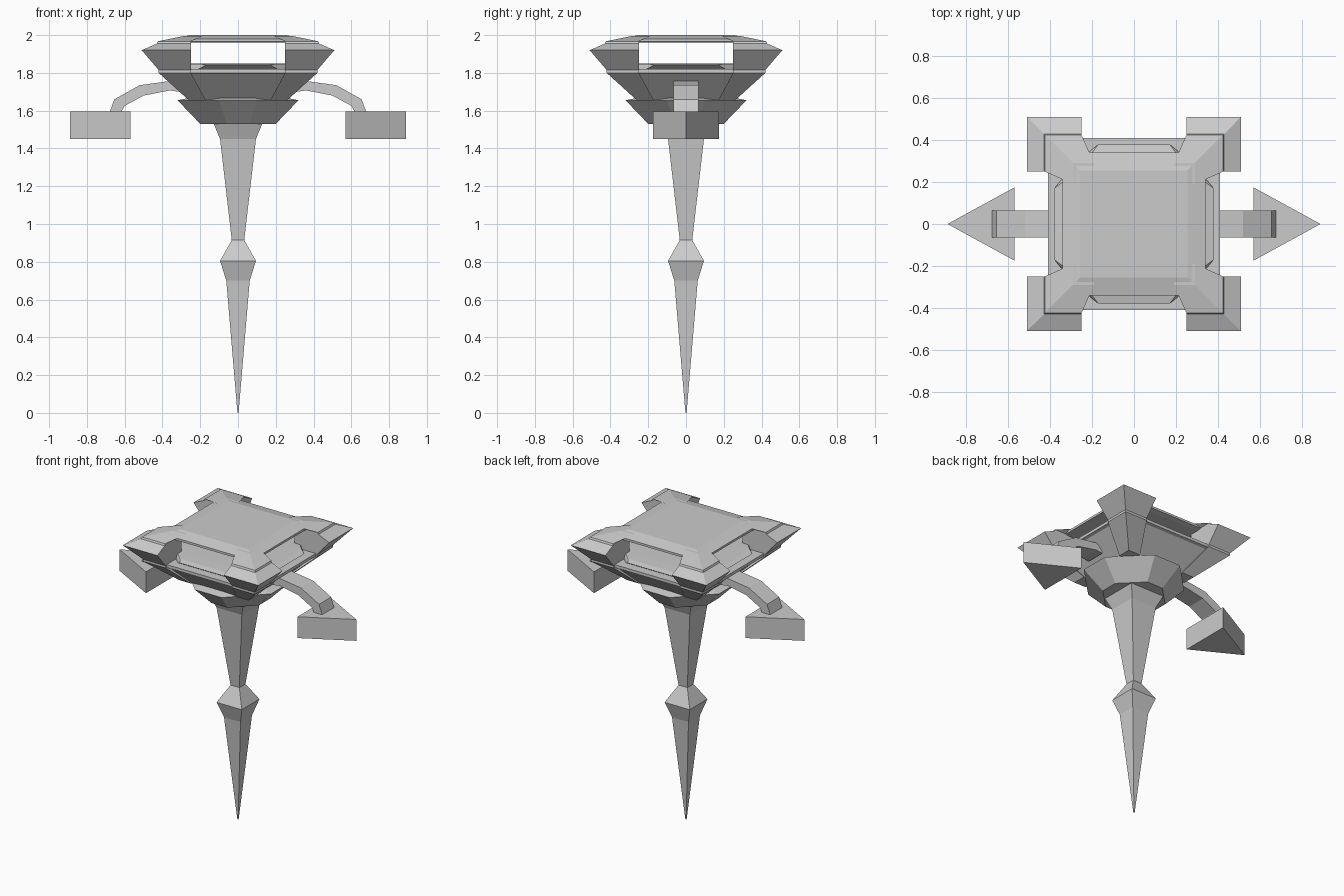
import bpy, bmesh

if "Cube" in bpy.data.objects:
    bpy.data.objects.remove(bpy.data.objects["Cube"])


def loft(name, rings):
    """Skin a stack of equal-sized point rings into a capped solid."""
    bm = bmesh.new()
    vs = [[bm.verts.new(p) for p in ring] for ring in rings]
    n = len(vs[0])
    for a, b in zip(vs, vs[1:]):
        for i in range(n):
            j = (i + 1) % n
            bm.faces.new((a[i], a[j], b[j], b[i]))
    bm.faces.new(vs[0][::-1])
    bm.faces.new(vs[-1])
    bmesh.ops.recalc_face_normals(bm, faces=bm.faces)
    me = bpy.data.meshes.new(name)
    bm.to_mesh(me)
    bm.free()
    ob = bpy.data.objects.new(name, me)
    bpy.context.collection.objects.link(ob)
    return ob


def square(lo, hi, z):
    return [(lo, lo, z), (hi, lo, z), (hi, hi, z), (lo, hi, z)]


def octagon(r, c, z):
    return [(r, -c, z), (r, c, z), (c, r, z), (-c, r, z),
            (-r, c, z), (-r, -c, z), (-c, -r, z), (c, -r, z)]


# Spire with a faceted knot halfway up
loft("spire", [square(-r, r, z) for r, z in (
    (0.003, 0), (0.062, 0.70), (0.095, 0.805), (0.033, 0.915),
    (0.095, 1.45), (0.13, 1.535))])

# Eight-sided collar under the bowl
loft("collar", [octagon(0.20, 0.06, 1.53), octagon(0.32, 0.10, 1.655),
                octagon(0.22, 0.08, 1.675)])

# Square bowl with a thin rim, and a raised lid on it
loft("bowl", [square(-r, r, z) for r, z in (
    (0.25, 1.655), (0.39, 1.795), (0.41, 1.80), (0.41, 1.82))])
loft("bowl_lid", [octagon(0.34, 0.22, 1.815), octagon(0.38, 0.17, 1.84),
                  octagon(0.34, 0.20, 1.848), octagon(0.26, 0.17, 1.85)])

# Floating top plate, its sloped sides ending between the claws
loft("top_plate", [square(-r, r, z) for r, z in (
    (0.31, 1.96), (0.34, 1.965), (0.34, 1.98), (0.255, 2.0))])

# Corner claws joining bowl and plate
claw = ((0.17, 0.26, 1.655), (0.25, 0.42, 1.80), (0.25, 0.42, 1.815),
        (0.25, 0.51, 1.92), (0.25, 0.43, 1.955), (0.25, 0.425, 1.967),
        (0.19, 0.29, 1.995))
for i, (sx, sy) in enumerate(((1, 1), (-1, 1), (-1, -1), (1, -1))):
    loft(f"corner_claw_{i + 1}",
         [[(sx * x, sy * y, z) for x, y, z in square(*c)] for c in claw])

# Side arms, each holding a triangular block
arm = (((0.31, 1.70), (0.31, 1.765)), ((0.36, 1.707), (0.36, 1.757)),
       ((0.50, 1.68), (0.52, 1.735)), ((0.60, 1.625), (0.655, 1.66)),
       ((0.62, 1.59), (0.68, 1.59)))
for side, s in (("right", 1), ("left", -1)):
    loft(f"{side}_arm", [
        [(s * a[0], -0.065, a[1]), (s * a[0], 0.065, a[1]),
         (s * b[0], 0.065, b[1]), (s * b[0], -0.065, b[1])] for a, b in arm])
    loft(f"{side}_block", [
        [(s * 0.57, -0.175, z), (s * 0.89, 0, z), (s * 0.57, 0.175, z)]
        for z in (1.45, 1.595)])
